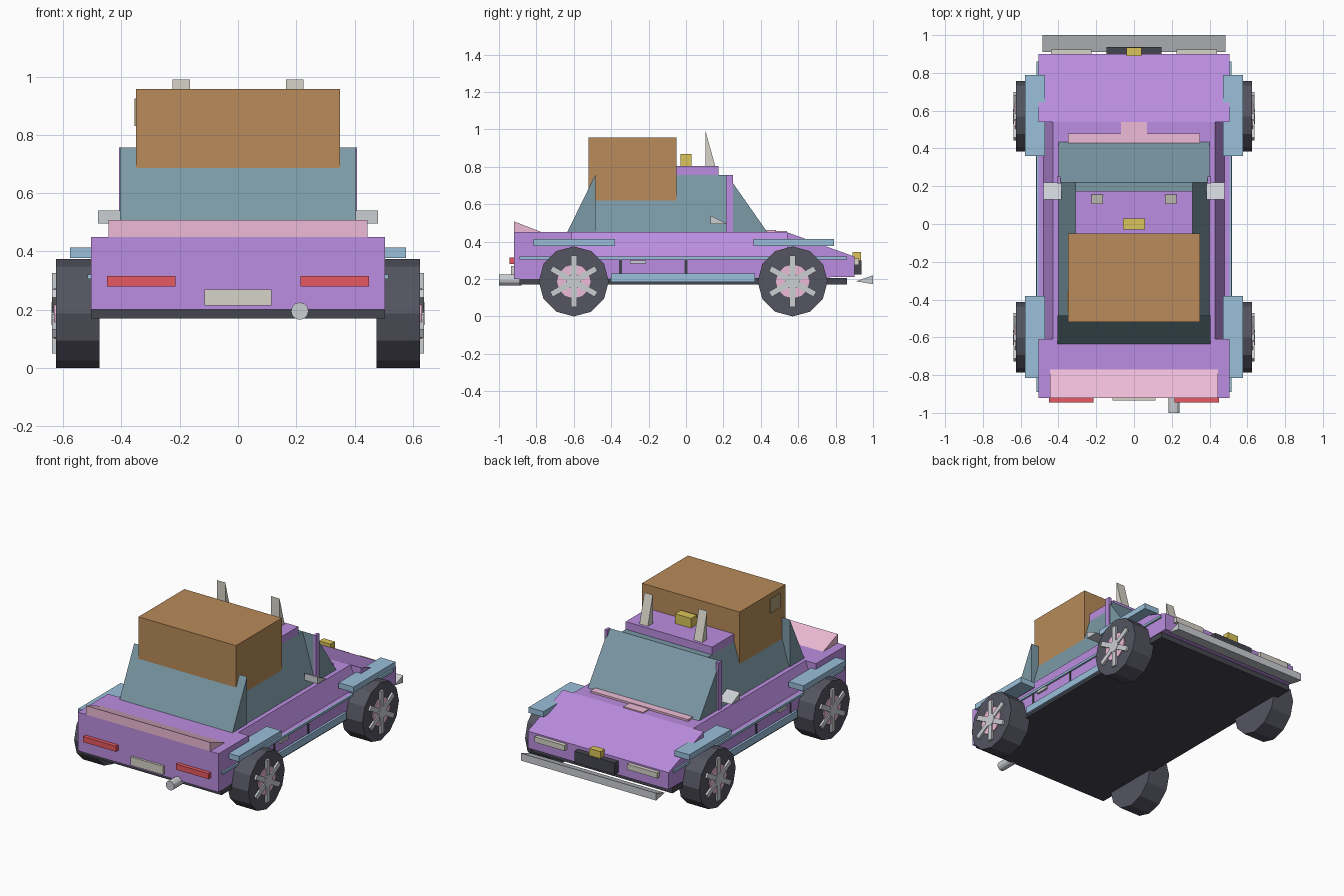
import bpy
import math
from mathutils import Vector

if "Cube" in bpy.data.objects:
    bpy.data.objects.remove(bpy.data.objects["Cube"])

COLORS = {
    "purple": (0.50, 0.27, 0.75), "glass": (0.20, 0.32, 0.38), "brown": (0.48, 0.26, 0.10),
    "pink": (0.85, 0.50, 0.68), "blue": (0.32, 0.52, 0.70), "red": (0.80, 0.10, 0.12),
    "dark": (0.06, 0.06, 0.08), "tyre": (0.09, 0.09, 0.12), "yellow": (0.70, 0.55, 0.10),
    "cream": (0.68, 0.66, 0.58), "silver": (0.60, 0.62, 0.65), "label": (0.42, 0.34, 0.18),
}
MATS = {}
for key, rgb in COLORS.items():
    MATS[key] = bpy.data.materials.new(key)
    MATS[key].diffuse_color = (*rgb, 1)


def add_mesh(name, verts, faces, color):
    me = bpy.data.meshes.new(name)
    me.from_pydata(verts, [], faces)
    me.materials.append(MATS[color])
    ob = bpy.data.objects.new(name, me)
    bpy.context.collection.objects.link(ob)
    return ob


def extrude(name, profile, axis, a, b, color):
    """Extrude a 2D profile along axis: 'x' takes (y, z) points, 'y' takes (x, z)."""
    def place(p, t):
        return (t, p[0], p[1]) if axis == "x" else (p[0], t, p[1])
    n = len(profile)
    area = sum(profile[i][0] * profile[(i + 1) % n][1] - profile[(i + 1) % n][0] * profile[i][1]
               for i in range(n))
    if (area > 0) == (axis == "y"):      # keep normals pointing outwards
        profile = profile[::-1]
    verts = [place(p, t) for t in (min(a, b), max(a, b)) for p in profile]
    faces = [tuple(range(n))[::-1], tuple(range(n, 2 * n))]
    faces += [(i, (i + 1) % n, n + (i + 1) % n, n + i) for i in range(n)]
    return add_mesh(name, verts, faces, color)


def box(name, x, y, z, color):
    return extrude(name, [(y[0], z[0]), (y[1], z[0]), (y[1], z[1]), (y[0], z[1])],
                   "x", x[0], x[1], color)


def disc(r, n, cy, cz):
    return [(cy + r * math.sin(2 * math.pi * i / n), cz + r * math.cos(2 * math.pi * i / n))
            for i in range(n)]


# Body: lower shell with tail block and sloping nose, then the tapered middle
extrude("body_shell", [(-.92, .2), (.9, .21), (.9, .32), (.54, .45), (.54, .32),
                       (-.61, .32), (-.61, .45), (-.92, .45)], "x", -.505, .505, "purple")
extrude("body_middle", [(-.48, .32), (.48, .32), (.43, .45), (-.43, .45)], "y", -.61, .54, "purple")
box("underbody", (-.505, .505), (-.89, .86), (.17, .205), "dark")

# Cabin
extrude("cabin_glass", [(-.4, .45), (.4, .45), (.31, .755), (-.31, .755)], "y", -.485, .22, "glass")
extrude("windshield", [(.22, .45), (.435, .45), (.22, .757)], "x", -.4, .4, "glass")
extrude("rear_window", [(-.635, .45), (-.485, .45), (-.485, .757)], "x", -.405, .405, "glass")
box("roof", (-.31, .31), (-.46, .175), (.755, .805), "purple")

# Roof load and roof sign
box("crate", (-.35, .35), (-.52, -.05), (.6, .957), "brown")
box("crate_label", (-.355, -.348), (-.46, -.36), (.83, .925), "label")
box("roof_sign", (-.058, .058), (-.03, .03), (.80, .868), "yellow")

# Nose parts
box("cowl", (-.35, .35), (.43, .48), (.445, .462), "pink")
box("cowl_vent", (-.07, .07), (.48, .54), (.445, .457), "pink")
extrude("front_bumper", [(.91, .188), (1, .172), (1, .22)], "x", -.485, .485, "silver")
box("grille", (-.145, .145), (.89, .938), (.225, .3), "dark")
box("nose_badge", (-.04, .04), (.89, .935), (.29, .345), "yellow")

# Tail parts
extrude("rear_spoiler", [(-.92, .445), (-.77, .45), (-.92, .508)], "x", -.445, .445, "pink")
box("rear_plate", (-.115, .115), (-.935, -.91), (.215, .27), "cream")
extrude("exhaust", [(x, z) for x, z in disc(.03, 12, .212, .195)], "y", -1, -.88, "silver")

# Mirrored parts
for s, side in ((-1, "left"), (1, "right")):
    def mbox(name, x, y, z, color):
        return box(f"{name}_{side}", (s * x[0], s * x[1]), y, z, color)

    mbox("tail_light", (.215, .45), (-.945, -.91), (.28, .316), "red")
    mbox("headlight", (.225, .44), (.88, .925), (.275, .31), "cream")
    mbox("pillar", (.39, .408), (.215, .252), (.45, .757), "purple")
    mbox("sill", (.48, .52), (-.4, .37), (.185, .23), "blue")
    mbox("side_stripe", (.5, .516), (-.89, .86), (.305, .32), "blue")
    mbox("door_handle", (.5, .518), (-.3, -.215), (.283, .3), "silver")
    for i, y in enumerate((-.35, 0)):
        mbox(f"door_gap_{i}", (.5, .508), (y - .007, y + .007), (.23, .305), "dark")
    extrude(f"mirror_{side}", [(.13, .495), (.22, .495), (.13, .54)], "x", s * .385, s * .48, "silver")
    extrude(f"roof_fin_{side}", [(.105, .80), (.157, .80), (.105, .99)], "x", s * .165, s * .225, "cream")

    # Wheels with fenders, hub discs and crossed spokes
    for end, cy, flare in (("rear", -.6, (-.815, -.38)), ("front", .57, (.36, .79))):
        tag = f"{end}_{side}"
        cz = .187
        mbox(f"fender_{end}", (.47, .577), flare, (.377, .413), "blue")
        extrude(f"tyre_{tag}", disc(.187, 12, cy, cz), "x", s * .475, s * .625, "tyre")
        extrude(f"wheel_disc_{tag}", disc(.09, 12, cy, cz), "x", s * .6, s * .631, "pink")
        extrude(f"hub_{tag}", disc(.04, 12, cy, cz), "x", s * .6, s * .64, "silver")
        for k in range(3):
            a = math.pi / 2 + k * math.pi / 3
            u = Vector((math.cos(a), math.sin(a))) * .138
            v = Vector((-math.sin(a), math.cos(a))) * .016
            c = Vector((cy, cz))
            extrude(f"spoke_{k}_{tag}", [tuple(c + u + v), tuple(c - u + v), tuple(c - u - v),
                                         tuple(c + u - v)], "x", s * .61, s * .638, "silver")

for m in bpy.data.materials:
    if m.users and not m.is_grease_pencil:
        m.use_nodes = True
        m.node_tree.nodes["Principled BSDF"].inputs["Base Color"].default_value = m.diffuse_color
